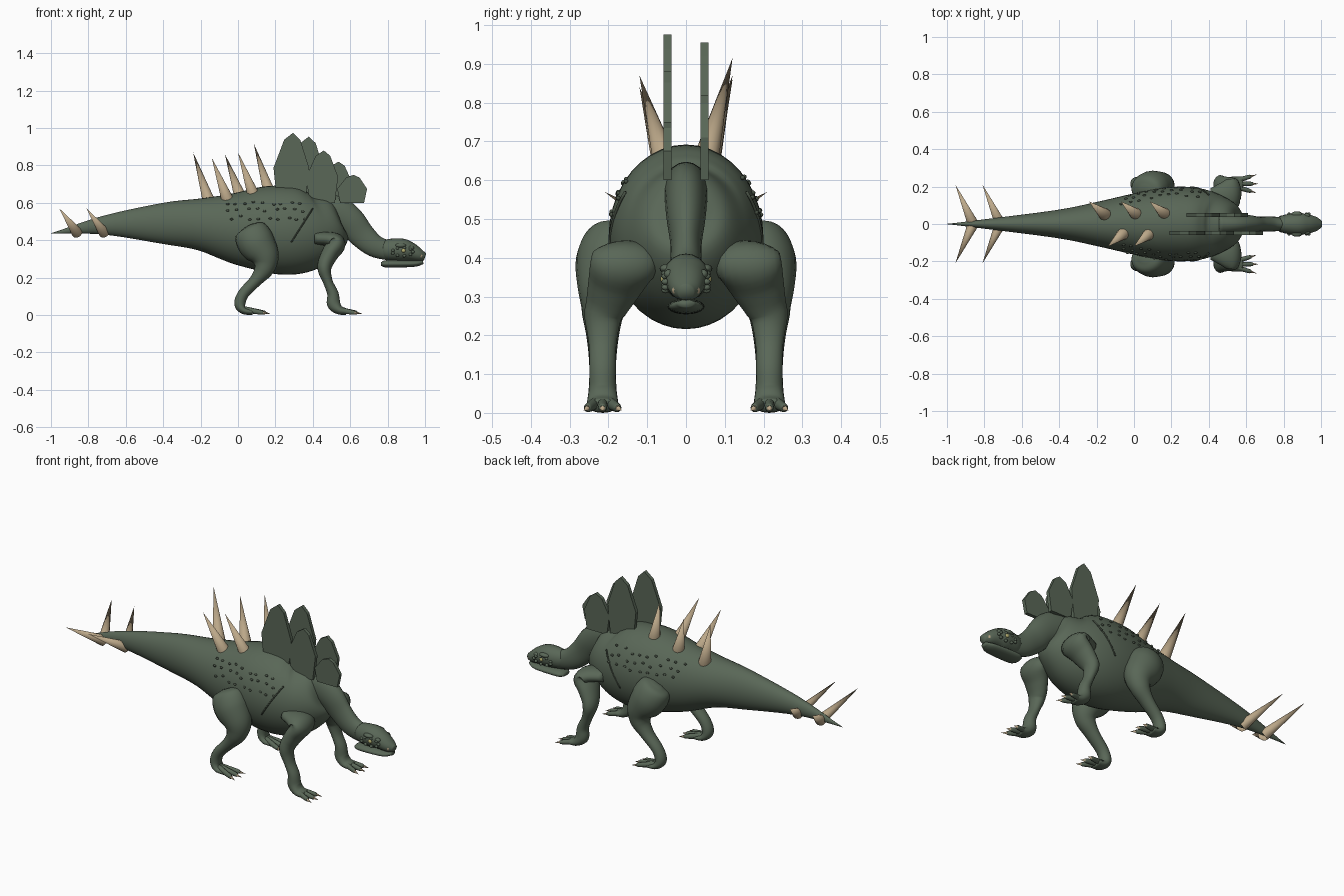
import bpy, bmesh, math, random
from mathutils import Vector, Matrix

cube = bpy.data.objects.get("Cube")
if cube:
    bpy.data.objects.remove(cube)
random.seed(4)


def material(name, *rgb):
    mat = bpy.data.materials.new(name)
    mat.use_nodes = True
    mat.diffuse_color = (*rgb, 1)
    shader = mat.node_tree.nodes["Principled BSDF"]
    shader.inputs["Base Color"].default_value = (*rgb, 1)
    shader.inputs["Roughness"].default_value = .8
    return mat


GREEN = material("moss_green_skin", .1, .135, .095)
DARK = material("dark_green_scales", .065, .085, .06)
HORN = material("tan_horn", .5, .39, .25)
EYE = material("pale_yellow_eye", .45, .42, .16)


def finish(name, bm, mat, smooth=True):
    bmesh.ops.recalc_face_normals(bm, faces=bm.faces)
    mesh = bpy.data.meshes.new(name)
    bm.to_mesh(mesh)
    bm.free()
    mesh.materials.append(mat)
    if smooth:
        mesh.shade_smooth()
    obj = bpy.data.objects.new(name, mesh)
    bpy.context.collection.objects.link(obj)
    return obj


def spline(rows, steps):
    """Catmull-Rom resampling of station tuples."""
    rows = [Vector(row) for row in rows]
    padded = [2 * rows[0] - rows[1], *rows, 2 * rows[-1] - rows[-2]]
    out = []
    for before, start, end, after in zip(padded, padded[1:], padded[2:], padded[3:]):
        tangent_in, tangent_out = (end - before) / 2, (after - start) / 2
        for step in range(steps):
            t = step / steps
            ease = t * t * (3 - 2 * t)
            out.append(start.lerp(end, ease) + tangent_in * t * (1 - t) ** 2
                       - tangent_out * t * t * (1 - t))
    return out + [rows[-1]]


def centre_line(x, z):
    return 0


def loft(name, rows, sideways=centre_line, mat=GREEN, sides=20, steps=5):
    """Skin elliptical rings; each row is x, z, half width, half depth."""
    rows = spline(rows, steps)
    path = [Vector((row[0], sideways(row[0], row[1]), row[1])) for row in rows]
    bm = bmesh.new()
    rings = []
    for i, (row, point) in enumerate(zip(rows, path)):
        tangent = (path[min(i + 1, len(path) - 1)] - path[max(i - 1, 0)]).normalized()
        across = (Vector((0, 1, 0)) - tangent * tangent.y).normalized()
        up = tangent.cross(across)
        wide, deep = (max(radius, .001) for radius in row[2:])
        angles = [math.tau * k / sides for k in range(sides)]
        rings.append([bm.verts.new(point + across * wide * math.cos(angle)
                                   + up * deep * math.sin(angle)) for angle in angles])
    for ring, following in zip(rings, rings[1:]):
        for k in range(sides):
            bm.faces.new((ring[k - 1], ring[k], following[k], following[k - 1]))
    bm.faces.new(rings[0])
    bm.faces.new(rings[-1])
    return finish(name, bm, mat)


def spike(name, base, tip, radius):
    base, tip = Vector(base), Vector(tip)
    axis = tip - base
    turn = axis.to_track_quat('Z', 'Y').to_matrix().to_4x4()
    bm = bmesh.new()
    bmesh.ops.create_cone(bm, cap_ends=False, segments=14, radius1=radius, radius2=0,
                          depth=axis.length,
                          matrix=Matrix.Translation((base + tip) / 2) @ turn)
    bmesh.ops.remove_doubles(bm, verts=bm.verts, dist=.0001)
    finish(name, bm, HORN)


def blobs(name, items, mat):
    """Ellipsoids joined in one object; items are (centre, radii)."""
    bm = bmesh.new()
    for centre, radii in items:
        bmesh.ops.create_uvsphere(
            bm, u_segments=12, v_segments=8, radius=1,
            matrix=Matrix.Translation(centre) @ Matrix.Diagonal((*radii, 1)))
    finish(name, bm, mat)


# Leaf outline shared by every plate: across -1 to 1, up 0 to 1
LEAF = [(-.8, 0), (-1, .5), (-.4, .9), (.1, 1), (.5, .9), (1, .5), (.8, 0)]


def plate(name, x, y, top, half_width):
    thickness, base = .02, .6
    bm = bmesh.new()
    face = bm.faces.new([bm.verts.new((x + half_width * across, y - thickness / 2,
                                       base + (top - base) * up)) for across, up in LEAF])
    grown = bmesh.ops.extrude_face_region(bm, geom=[face])["geom"]
    moved = [part for part in grown if isinstance(part, bmesh.types.BMVert)]
    bmesh.ops.translate(bm, vec=(0, thickness, 0), verts=moved)
    finish(name, bm, GREEN, smooth=False)


# Body and tail: x, centre height and half height; the width follows the height
BODY = [(x, z, half * (.7 if x < -.3 else .84), half) for x, z, half in (
    (-1, .436, 0), (-.72, .48, .05), (-.4, .49, .11), (-.2, .485, .14), (0, .465, .195),
    (.15, .46, .23), (.28, .453, .237), (.38, .463, .22), (.46, .49, .18),
    (.52, .53, .12), (.54, .54, .04))]
loft("body_and_tail", BODY, sides=40)
SKIN = spline(BODY, 8)


def flank(x, z):
    """Half width of the body at a given length and height."""
    row = min(SKIN, key=lambda station: abs(station[0] - x))
    return row[2] * math.sqrt(max(0, 1 - ((z - row[1]) / row[3]) ** 2))


# Neck, skull, jaw and beak
loft("neck", [(.44, .57, .06, .08), (.53, .545, .055, .09), (.6, .5, .05, .08),
              (.66, .43, .04, .07), (.73, .37, .04, .06), (.82, .34, .035, .05)])
loft("skull", [(.755, .345, .02, .03), (.79, .35, .045, .053), (.87, .35, .06, .06),
               (.92, .34, .053, .05), (.97, .32, .04, .034), (1, .31, .02, .02)])
loft("lower_jaw", [(.765, .272, .03, .01), (.8, .274, .047, .02),
                   (.94, .275, .043, .017), (.99, .283, .02, .01)])
blobs("beak", [((.967, 0, .318), (.033, .04, .024))], HORN)


def build_leg(tag, leg, side, lean, foot_x, rows):
    """A leg that leans inward towards the hip, with three clawed toes."""
    foot_y = .215
    loft(f"{tag}_{leg}_leg", rows, lambda x, z: side * (foot_y - lean * max(0, z - .25)))
    for spread, toe in ((-1, "outer"), (0, "middle"), (1, "inner")):
        name = f"{tag}_{leg}_{toe}_toe"
        end = foot_x + (.09 if spread else .1)

        def splay(x, z):
            return side * (foot_y - spread * (.01 + .3 * (x - foot_x)))

        loft(name, [(foot_x, .03, .015, .018), (end, .014, .011, .012),
                    (end + .01, .013, .004, .005)], splay, sides=10)
        claw_tip = end + .04
        spike(name + "_claw", (end, splay(end, 0), .014),
              (claw_tip, splay(claw_tip, 0), .006), .009)


for side, tag in ((1, "left"), (-1, "right")):
    # Eye, brow ridge and a ring of scales around the eye
    blobs(tag + "_eye", [((.885, side * .056, .345), (.012, .01, .011))], EYE)
    brow = [((.87, side * .05, .372), (.03, .018, .012)),
            ((.925, side * .044, .358), (.016, .013, .012))]
    for k in range(9):
        angle = math.tau * k / 9
        centre = (.88 + .055 * math.cos(angle), side * .053, .338 + .022 * math.sin(angle))
        brow.append((centre, (.009, .01, .008)))
    blobs(tag + "_brow_scales", brow, GREEN)

    # Flank scales in three loose rows
    scales = []
    for row in range(3):
        for column in range(9):
            x = .05 * column + .016 * row - .065 + random.uniform(-.01, .01)
            z = .6 - .04 * row + random.uniform(-.01, .01)
            scales.append(((x, side * flank(x, z), z), (.009, .006, .006)))
    blobs(tag + "_flank_scales", scales, DARK)

    # Shoulder crease lying on the skin
    loft(tag + "_shoulder_crease", [(.285, .39, .004, .004), (.4, .57, .004, .004)],
         lambda x, z: side * flank(x, z), DARK, sides=8, steps=10)

    # Legs from hip to foot
    build_leg(tag, "hind", side, .15, .035, [
        (.055, .475, .02, .03), (.065, .455, .07, .085), (.095, .39, .09, .1),
        (.14, .315, .075, .08), (.14, .25, .053, .055), (.095, .185, .04, .034),
        (.03, .115, .034, .03), (.01, .06, .035, .03), (.03, .025, .04, .02),
        (.08, .016, .036, .016)])
    build_leg(tag, "front", side, .4, .525, [
        (.41, .41, .04, .03), (.49, .405, .08, .04), (.525, .38, .085, .05),
        (.49, .325, .07, .046), (.462, .255, .05, .038), (.48, .18, .036, .026),
        (.507, .115, .034, .03), (.512, .06, .036, .036), (.54, .028, .04, .025),
        (.58, .018, .038, .017)])

    # Tail spikes sweeping out and back
    for name, x in (("rear", -.86), ("fore", -.715)):
        spike(f"{tag}_{name}_tail_spike", (x, 0, .44), (x - .095, side * .21, .57), .03)

# Back spikes, alternating left and right
for n, (x, top) in enumerate(((-.24, .87), (-.14, .84), (-.07, .86), (0, .87), (.085, .915))):
    side = -1 if n % 2 else 1
    base = (x + .09, side * .045, .59 + .01 * n)
    spike(f"back_spike_{n + 1}", base, (x, side * .12, top), .036)

# Back plates, alternating right and left
for n, (x, top, half_width) in enumerate((
        (.285, .975, .095), (.37, .955, .09), (.45, .88, .085), (.53, .82, .08),
        (.61, .75, .08))):
    side = 1 if n % 2 else -1
    plate(f"back_plate_{n + 1}", x, side * .048, top, half_width)
